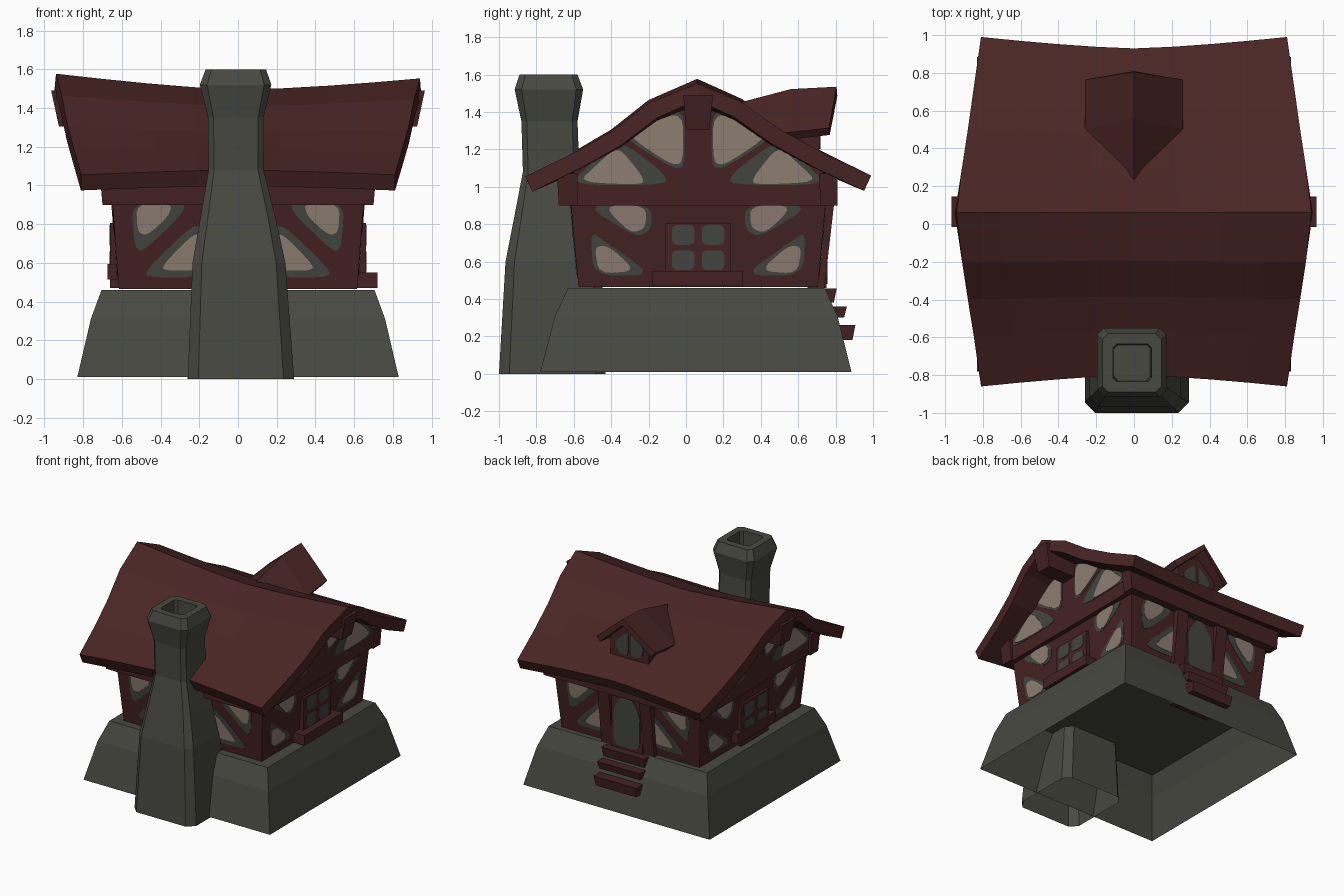
import bpy, bmesh

if "Cube" in bpy.data.objects:
    bpy.data.objects.remove(bpy.data.objects["Cube"])


def material(name, rgb):
    m = bpy.data.materials.new(name)
    m.diffuse_color = (*rgb, 1)
    m.use_nodes = True
    m.node_tree.nodes["Principled BSDF"].inputs["Base Color"].default_value = m.diffuse_color
    return m


ROOF = material("roof red", (0.068, 0.018, 0.018))
TIMBER = material("timber red", (0.060, 0.016, 0.017))
STONE = material("grey stone", (0.064, 0.066, 0.053))
GREEN = material("dark grey green", (0.055, 0.060, 0.049))
PLASTER = material("beige plaster", (0.27, 0.205, 0.170))
CY = 0.065  # middle of the house in y


def finish(name, bm, mat):
    me = bpy.data.meshes.new(name)
    bm.to_mesh(me)
    bm.free()
    me.materials.append(mat)
    ob = bpy.data.objects.new(name, me)
    bpy.context.collection.objects.link(ob)
    return ob


def loft(name, rings, mat, chamfer=0, bottom=True, top=True):
    """Skin rectangles (x0, x1, y0, y1, z) into one tapered block."""
    bm = bmesh.new()
    loops = []
    for x0, x1, y0, y1, z in rings:
        c = chamfer * (x1 - x0)
        if c:
            pts = [(x0 + c, y0), (x1 - c, y0), (x1, y0 + c), (x1, y1 - c),
                   (x1 - c, y1), (x0 + c, y1), (x0, y1 - c), (x0, y0 + c)]
        else:
            pts = [(x0, y0), (x1, y0), (x1, y1), (x0, y1)]
        loops.append([bm.verts.new((x, y, z)) for x, y in pts])
    n = len(loops[0])
    for a, b in zip(loops, loops[1:]):
        for i in range(n):
            j = (i + 1) % n
            bm.faces.new((a[i], a[j], b[j], b[i]))
    if bottom:
        bm.faces.new(loops[0][::-1])
    if top:
        bm.faces.new(loops[-1])
    return finish(name, bm, mat)


def box(name, x0, x1, y0, y1, z0, z1, mat):
    return loft(name, [(x0, x1, y0, y1, z0), (x0, x1, y0, y1, z1)], mat)


def prism(name, pts, place, a, b, mat):
    """Extrude a 2D outline between depths a and b."""
    bm = bmesh.new()
    va = [bm.verts.new(place(u, z, a)) for u, z in pts]
    vb = [bm.verts.new(place(u, z, b)) for u, z in pts]
    bm.faces.new(va)
    bm.faces.new(vb[::-1])
    for i in range(len(pts)):
        j = (i + 1) % len(pts)
        bm.faces.new((va[j], va[i], vb[i], vb[j]))
    bmesh.ops.recalc_face_normals(bm, faces=bm.faces[:])
    return finish(name, bm, mat)


def rounded(pts, r=0.2, times=2):
    for _ in range(times):
        out = []
        for (ax, ay), (bx, by) in zip(pts, pts[1:] + pts[:1]):
            out += [(ax + (bx - ax) * r, ay + (by - ay) * r),
                    (bx + (ax - bx) * r, by + (ay - by) * r)]
        pts = out
    return pts


def panel(name, outer, inner, place):
    """Green border blob with a plaster blob on it."""
    prism(name + "_border", rounded(outer), place, -0.004, 0.003, GREEN)
    prism(name + "_plaster", rounded(inner), place, -0.002, 0.006, PLASTER)


# stone plinth (open below) and chimney with a hollow top
loft("stone_base", [(-.83, .83, -.78, .885, .01), (-.76, .76, -.70, .81, .31),
                    (-.705, .705, -.63, .74, .46)], STONE, bottom=False)
loft("chimney", [(-.26, .29, -1, -.43, 0), (-.235, .245, -.965, -.45, .6),
                 (-.195, .195, -.92, -.51, .83), (-.152, .132, -.872, -.57, 1.08),
                 (-.155, .132, -.88, -.58, 1.35), (-.197, .172, -.916, -.55, 1.52),
                 (-.167, .145, -.89, -.58, 1.6), (-.112, .092, -.835, -.635, 1.6),
                 (-.105, .085, -.825, -.64, 1.42)], STONE, chamfer=.1, bottom=False)

# timbered walls, eaves beams
loft("house_walls", [(-.615, .615, -.575, .705, .465), (-.648, .648, -.615, .745, .9),
                     (-.648, .648, -.615, .745, 1.0)], TIMBER)
for name, y0, y1 in (("front", -.69, -.58), ("back", .71, .81)):
    loft(name + "_eaves_beam", [(-.70, .70, y0 + .01, y1, .9), (-.715, .715, y0, y1, 1.07)], TIMBER)

# gable and side wall outlines, as distance from the middle and height
UPPER_S = [(.61, .905), (.25, .905), (.25, .77), (.33, .73)]
UPPER_S2 = [(.51, .90), (.28, .90), (.28, .78), (.36, .75)]
LOWER_S = [(.56, .525), (.575, .76), (.50, .71), (.24, .525)]
LOWER_S2 = [(.53, .535), (.555, .68), (.48, .685), (.33, .55)]
INNER_G = [(.075, 1.43), (.07, 1.10), (.15, 1.105), (.42, 1.28), (.28, 1.36)]
INNER_G2 = [(.08, 1.40), (.08, 1.125), (.15, 1.12), (.385, 1.28), (.27, 1.34)]
OUTER_G = [(.69, 1.01), (.16, 1.01), (.19, 1.08), (.42, 1.25), (.58, 1.12)]
OUTER_G2 = [(.64, 1.025), (.29, 1.01), (.30, 1.06), (.43, 1.22), (.54, 1.12)]
half = [(.66, .9), (.67, 1.1), (.44, 1.24), (.24, 1.38), (0, 1.48)]
gable = half + [(-u, z) for u, z in half[-2::-1]]

for sx, side, dz in ((1, "right", 0), (-1, "left", .045)):
    def gable_at(u, z, d, sx=sx):
        return (sx * (.685 + d), CY + u, z)
    prism(side + "_gable", gable, gable_at, -.1, 0, TIMBER)
    # ridge beam end
    xs = [sorted((sx * .62, sx * x)) for x in (.925, .965)]
    loft(side + "_ridge_beam", [(*xs[0], .0, .125, 1.305), (*xs[1], -.015, .145, 1.49)], TIMBER)
    for m in (1, -1):
        def on_gable(u, z, d, sx=sx, m=m):
            return (sx * (.685 + d), CY + m * u, z)

        def on_side(u, z, d, sx=sx, m=m):
            return (sx * (.615 + (z - .465) * .0759 + d), CY + m * u, z)
        panel(side + "_gable_inner", INNER_G, INNER_G2, on_gable)
        panel(side + "_gable_outer", OUTER_G, OUTER_G2, on_gable)
        panel(side + "_wall_upper", UPPER_S, UPPER_S2, on_side)
        panel(side + "_wall_lower", LOWER_S, LOWER_S2, on_side)
        # window panes
        for z0, z1 in ((.555, .66), (.69, .795)):
            def pane_at(u, z, d, sx=sx, m=m):
                return (sx * (.66 + d), CY + m * u, z)
            quad = [(.02, z0), (.14, z0), (.14, z1), (.02, z1)]
            prism(side + "_window_pane", rounded(quad, .15), pane_at, -.003, .004, GREEN)
    a, b = sorted((sx * .58, sx * .66))
    box(side + "_window_frame", a, b, CY - .175, CY + .175, .47, .805, TIMBER)
    a, b = sorted((sx * .58, sx * (.72 - dz)))
    box(side + "_window_sill", a, b, CY - .245, CY + .24, .47 + dz, .55 + dz, TIMBER)

# front and back wall panels
UPPER_F = [(.55, .915), (.27, .915), (.29, .85), (.50, .65), (.535, .69)]
UPPER_F2 = [(.525, .905), (.34, .905), (.36, .84), (.47, .74), (.52, .76)]
LOWER_F = [(.49, .525), (.44, .60), (.24, .79), (.17, .79), (.17, .525)]
LOWER_F2 = [(.40, .56), (.36, .62), (.23, .75), (.18, .74), (.18, .56)]
for sy, side in ((-1, "front"), (1, "back")):
    for m in (1, -1):
        def on_wall(u, z, d, sy=sy, m=m):
            return (m * u, CY + sy * (.64 + (z - .465) * .092 + d), z)
        panel(side + "_wall_upper", UPPER_F, UPPER_F2, on_wall)
        panel(side + "_wall_lower", LOWER_F, LOWER_F2, on_wall)

# door, posts and steps at the back
for x in (-.185, .185):
    loft("door_post", [(x - .05, x + .05, .66, .74, .46), (x - .05, x + .05, .68, .80, .98)], TIMBER)
box("door_surround", -.14, .14, .65, .752, .46, .98, TIMBER)
prism("door", rounded([(-.115, .48), (.115, .48), (.115, .78), (.0, .94), (-.115, .78)], .12),
      lambda u, z, d: (u, .752 + d, z), -.003, .005, GREEN)
for y, z0, z1 in ((.905, .18, .26), (.86, .30, .36), (.805, .38, .455)):
    loft("door_step", [(-.18, .18, .62, y - .015, z0), (-.19, .19, .62, y, z1)], TIMBER)


# roof sheets
def sheet(name, bm, thick):
    for f in bm.faces:
        f.normal_update()
        if f.normal.z < 0:
            f.normal_flip()
    ob = finish(name, bm, ROOF)
    mod = ob.modifiers.new("thickness", 'SOLIDIFY')
    mod.thickness = thick
    mod.offset = -1


# main roof: sagging ridge, eaves drawn in toward the middle
profile = [(-.86, 1.055), (-.6, 1.185), (-.4, 1.30), (-.2, 1.455), (.06, 1.565),
           (.30, 1.46), (.5, 1.315), (.73, 1.185), (.99, 1.06)]
bm = bmesh.new()
grid = []
for t in (-1, -.75, -.5, -.25, 0, .25, .5, .75, 1):
    mid = 1 - min(1, abs(t) * 1.0) ** 1.4
    row = []
    for i, (y, z) in enumerate(profile):
        k = 1 - abs(i - 4) / 4
        reach = .81 + .13 * k ** .9
        row.append(bm.verts.new((t * reach, .06 + (y - .06) * (1 - .065 * mid * (1 - k)),
                                 z + mid * (.025 - .095 * k) - .012 * t * k)))
    grid.append(row)
for a, b in zip(grid, grid[1:]):
    for i in range(len(profile) - 1):
        bm.faces.new((a[i], b[i], b[i + 1], a[i + 1]))
sheet("main_roof", bm, .09)

# dormer roof, face and window
bm = bmesh.new()
r0, r1, r2 = (bm.verts.new(p) for p in ((0, .805, 1.535), (0, .56, 1.522), (0, .21, 1.43)))
for s in (-1, 1):
    e0, e1 = bm.verts.new((s * .26, .765, 1.315)), bm.verts.new((s * .26, .5, 1.285))
    bm.faces.new((r0, r1, e1, e0))
    bm.faces.new((r1, r2, e1))
sheet("dormer_roof", bm, .05)
prism("dormer_wall", [(-.17, 1.1), (.17, 1.1), (.17, 1.33), (0, 1.47), (-.17, 1.33)],
      lambda u, z, d: (u, d, z), .47, .715, TIMBER)
for m in (1, -1):
    prism("dormer_pane", rounded([(.012, 1.20), (.10, 1.21), (.13, 1.29), (.012, 1.40)], .15),
          lambda u, z, d, m=m: (m * u, .715 + d, z), -.003, .005, GREEN)
